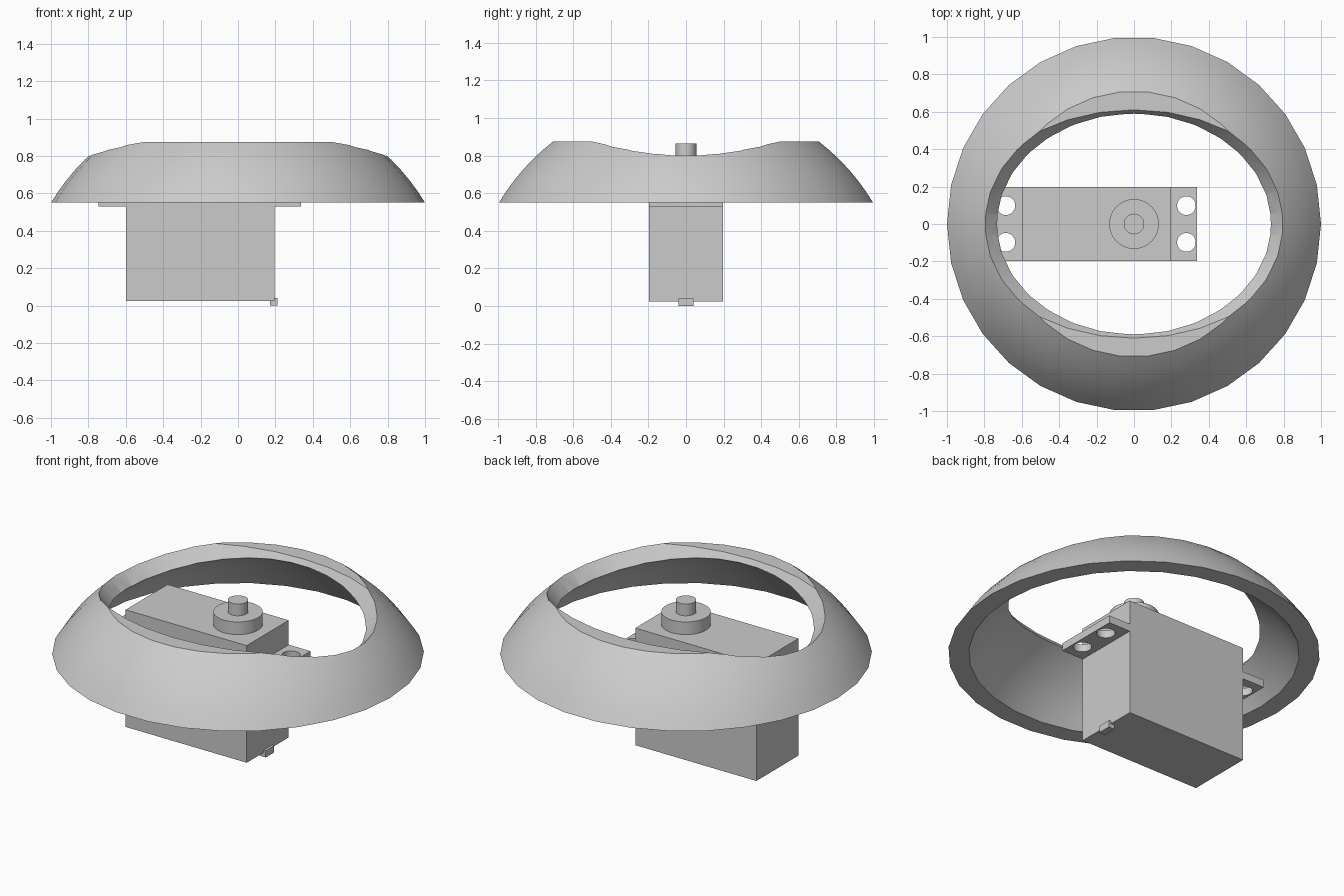
import bpy, bmesh, math
from mathutils import Matrix, Vector

cube = bpy.data.objects.get("Cube")
if cube:
    bpy.data.objects.remove(cube)

grey = bpy.data.materials.new("light_grey")
grey.use_nodes = True
COLOUR = (0.6, 0.6, 0.6, 1)
grey.diffuse_color = COLOUR
grey.node_tree.nodes["Principled BSDF"].inputs["Base Color"].default_value = COLOUR


def finish(name, bm):
    bmesh.ops.recalc_face_normals(bm, faces=bm.faces)
    mesh = bpy.data.meshes.new(name)
    bm.to_mesh(mesh)
    bm.free()
    mesh.materials.append(grey)
    obj = bpy.data.objects.new(name, mesh)
    bpy.context.collection.objects.link(obj)
    return obj


def box(name, low, high):
    low, high = Vector(low), Vector(high)
    bm = bmesh.new()
    bmesh.ops.create_cube(bm, size=1, matrix=Matrix.Translation((low + high) / 2)
                          @ Matrix.Diagonal((high - low).to_4d()))
    return finish(name, bm)


def cone(name, x, y, z0, z1, r0, r1, squash=1, sides=30):
    bm = bmesh.new()
    bmesh.ops.create_cone(bm, cap_ends=True, segments=sides, radius1=r0, radius2=r1,
                          depth=z1 - z0, matrix=Matrix.Translation((x, y, (z0 + z1) / 2))
                          @ Matrix.Diagonal((1, squash, 1, 1)))
    return finish(name, bm)


def select(obj):
    bpy.ops.object.select_all(action="DESELECT")
    obj.select_set(True)
    bpy.context.view_layer.objects.active = obj


def cut(obj, cutter):
    cutter.hide_render = True
    mod = obj.modifiers.new("cut", "BOOLEAN")
    mod.operation, mod.solver, mod.object = "DIFFERENCE", "EXACT", cutter
    select(obj)
    bpy.ops.object.modifier_apply(modifier=mod.name)
    bpy.data.objects.remove(cutter)


def smooth(obj):
    select(obj)
    bpy.ops.object.shade_smooth_by_angle(angle=math.radians(30))


# Dome ring: a slice of a spherical shell, revolved in 30 steps
CENTRE, BOTTOM, TOP = -0.05, 0.55, 0.875


def arc(radius, steps=6):
    a0 = math.acos((BOTTOM - CENTRE) / radius)
    a1 = math.acos((TOP - CENTRE) / radius)
    angles = [a0 + (a1 - a0) * i / steps for i in range(steps + 1)]
    return [(radius * math.sin(a), 0, CENTRE + radius * math.cos(a)) for a in angles]


bm = bmesh.new()
verts = [bm.verts.new(p) for p in arc(1.166) + arc(1.073)[::-1]]
edges = [bm.edges.new((v, verts[i - 1])) for i, v in enumerate(verts)]
bmesh.ops.spin(bm, geom=verts + edges, axis=(0, 0, 1), cent=(0, 0, 0),
               angle=math.tau, steps=30)
bmesh.ops.remove_doubles(bm, verts=bm.verts, dist=0.0005)
ring = finish("dome_ring", bm)

# Oval opening, flaring outward from the sphere centre
SLOPE_X, SLOPE_Y = 0.938, 0.66
z0, z1 = 0.45, 1.1
cut(ring, cone("opening_cutter", 0, 0, z0, z1, (z0 - CENTRE) * SLOPE_X,
               (z1 - CENTRE) * SLOPE_X, SLOPE_Y / SLOPE_X))
smooth(ring)

# Motor body and cable nub
W = 0.197
box("motor_body", (-0.6, -W, 0.025), (0.195, W, 0.72))
box("cable_nub", (0.17, -0.04, 0), (0.21, 0.04, 0.04))

# Mounting flanges with two screw holes each
for name, xa, xb, hole_x in (("right_flange", -0.745, -0.6, -0.685),
                             ("left_flange", 0.195, 0.338, 0.28)):
    flange = box(name, (xa, -W, 0.53), (xb, W, 0.575))
    for y in (-0.098, 0.098):
        cut(flange, cone("hole_cutter", hole_x, y, 0.5, 0.6, 0.05, 0.05))
    smooth(flange)

# Output boss and shaft
smooth(cone("output_boss", 0, 0, 0.72, 0.795, 0.133, 0.133))
smooth(cone("output_shaft", 0, 0, 0.795, 0.865, 0.055, 0.055))
